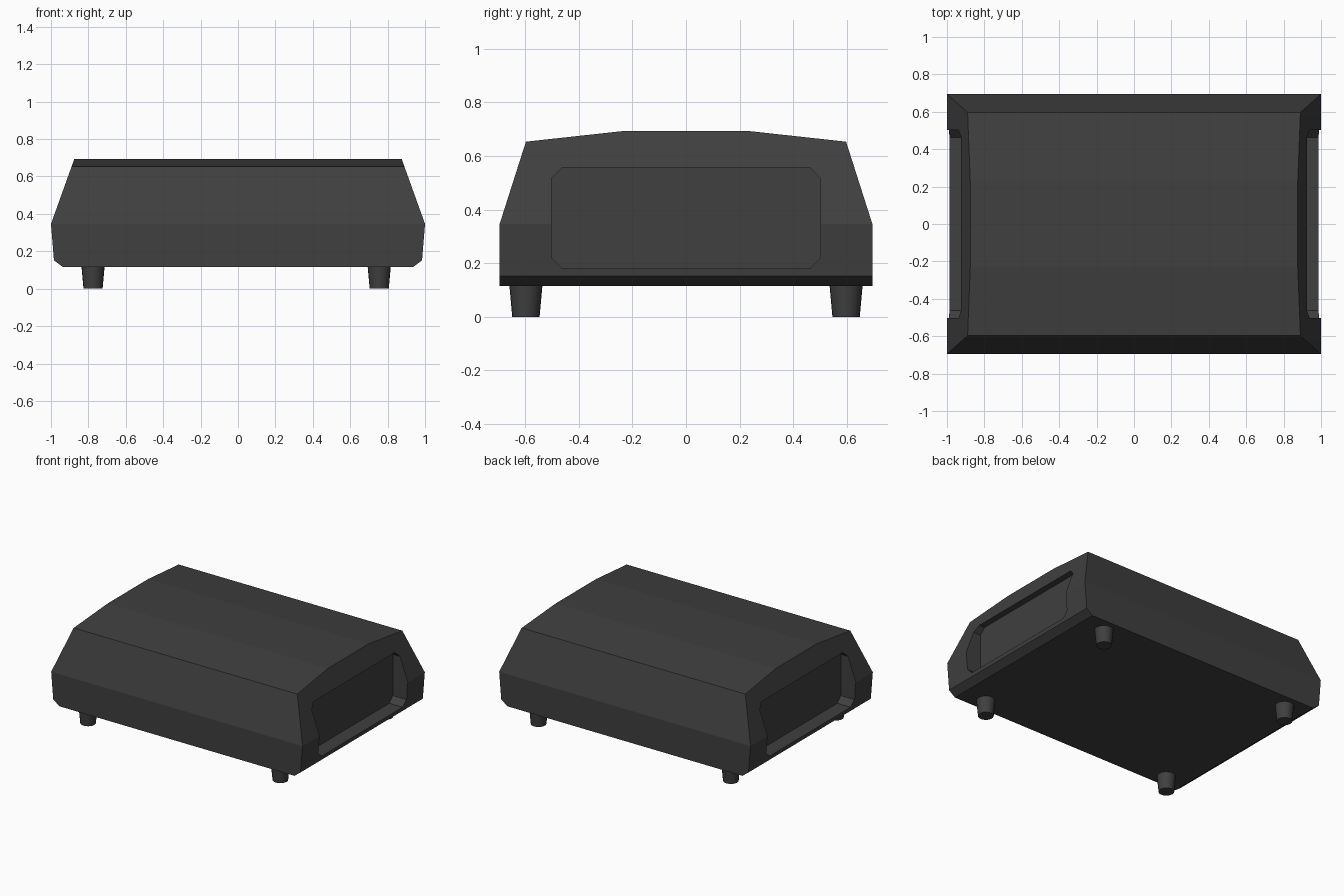
import bpy, bmesh

if "Cube" in bpy.data.objects:
    bpy.data.objects.remove(bpy.data.objects["Cube"])

dark = bpy.data.materials.new("dark_plastic")
dark.diffuse_color = (0.05, 0.05, 0.05, 1)
dark.use_nodes = True
dark.node_tree.nodes["Principled BSDF"].inputs["Base Color"].default_value = dark.diffuse_color


def prism(name, profile, to_start, direction):
    """Extrude a closed 2D profile into a solid."""
    bm = bmesh.new()
    face = bm.faces.new([bm.verts.new(to_start(a, b)) for a, b in profile])
    ext = bmesh.ops.extrude_face_region(bm, geom=[face])
    verts = [v for v in ext["geom"] if isinstance(v, bmesh.types.BMVert)]
    bmesh.ops.translate(bm, verts=verts, vec=direction)
    bmesh.ops.recalc_face_normals(bm, faces=bm.faces)
    mesh = bpy.data.meshes.new(name)
    bm.to_mesh(mesh)
    bm.free()
    obj = bpy.data.objects.new(name, mesh)
    bpy.context.collection.objects.link(obj)
    return obj


def boolean(target, cutter, operation):
    mod = target.modifiers.new(cutter.name, 'BOOLEAN')
    mod.operation = operation
    mod.solver = 'EXACT'
    mod.object = cutter
    bpy.context.view_layer.objects.active = target
    bpy.ops.object.modifier_apply(modifier=mod.name)
    bpy.data.objects.remove(cutter, do_unlink=True)


def mirrored(half):
    return half + [(-a, b) for a, b in reversed(half)]


# Housing: front outline crossed with side outline
front = mirrored([(0.935, 0.115), (0.984, 0.152), (1.0, 0.346), (0.837, 0.8)])
side = mirrored([(0.695, 0.0), (0.695, 0.346), (0.597, 0.653), (0.231, 0.693)])
housing = prism("housing", front, lambda a, b: (a, -1, b), (0, 2, 0))
housing.data.materials.append(dark)
side_block = prism("side_outline", side, lambda a, b: (-1.2, a, b), (2.4, 0, 0))
side_block.data.materials.append(dark)
boolean(housing, side_block, 'INTERSECT')

# Recessed panel in each end
recess = mirrored([(0.462, 0.18), (0.502, 0.22), (0.502, 0.517), (0.462, 0.557)])
for s in (-1, 1):
    cutter = prism("end_recess", recess, lambda a, b: (s * 0.88, a, b), (s * 0.4, 0, 0))
    cutter.data.materials.append(dark)
    boolean(housing, cutter, 'DIFFERENCE')

# Tapered feet
for x in (-0.775, 0.755):
    for y in (-0.597, 0.597):
        bpy.ops.mesh.primitive_cone_add(vertices=20, radius1=0.051, radius2=0.062,
                                        depth=0.12, location=(x, y, 0.06))
        foot = bpy.context.object
        foot.name = "foot"
        foot.data.materials.append(dark)
        bpy.ops.object.shade_smooth_by_angle()
